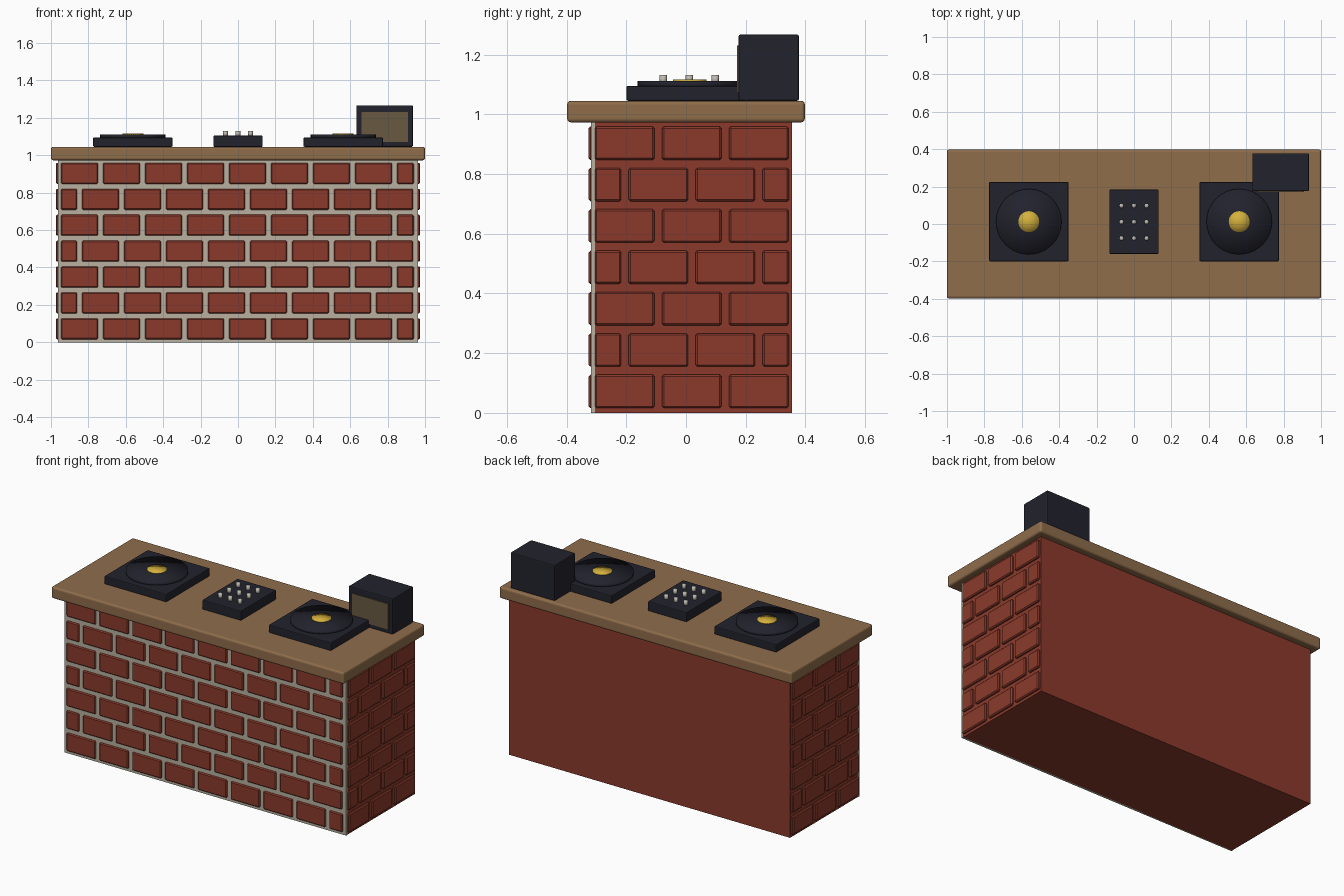
import bpy, bmesh
from mathutils import Matrix, Vector

if "Cube" in bpy.data.objects:
    bpy.data.objects.remove(bpy.data.objects["Cube"], do_unlink=True)


def material(name, hex_code):
    def linear(c):
        return c / 12.92 if c <= 0.04045 else ((c + 0.055) / 1.055) ** 2.4
    rgb = [linear(v / 255) for v in bytes.fromhex(hex_code)]
    m = bpy.data.materials.new(name)
    m.use_nodes = True
    m.diffuse_color = (*rgb, 1)
    bsdf = m.node_tree.nodes["Principled BSDF"]
    bsdf.inputs["Base Color"].default_value = (*rgb, 1)
    bsdf.inputs["Roughness"].default_value = 0.8
    return m


BRICK = material("red brick", "8b3a2b")
MORTAR = material("mortar grey", "b8b0a0")
WOOD = material("counter wood", "8f6d4b")
BLACK = material("charcoal", "22222d")
GOLD = material("label gold", "d4b03c")
METAL = material("knob silver", "c0bab0")
GRILLE = material("speaker cloth", "685a42")


def finish(name, bm, mat, bevel=0, segments=2):
    mesh = bpy.data.meshes.new(name)
    bm.to_mesh(mesh)
    bm.free()
    mesh.materials.append(mat)
    ob = bpy.data.objects.new(name, mesh)
    bpy.context.collection.objects.link(ob)
    if bevel:
        mod = ob.modifiers.new("Bevel", "BEVEL")
        mod.width, mod.segments = bevel, segments
    return ob


def add_box(bm, lo, hi):
    lo, hi = Vector(lo), Vector(hi)
    m = Matrix.Translation((lo + hi) / 2) @ Matrix.Diagonal((*(hi - lo), 1))
    bmesh.ops.create_cube(bm, size=1, matrix=m)


def box(name, lo, hi, mat, bevel=0, segments=2):
    bm = bmesh.new()
    add_box(bm, lo, hi)
    return finish(name, bm, mat, bevel, segments)


def disc(name, x, y, z0, z1, radius, mat, sides=32):
    bm = bmesh.new()
    bmesh.ops.create_cone(bm, cap_ends=True, cap_tris=True, segments=sides,
                          radius1=radius, radius2=radius, depth=z1 - z0,
                          matrix=Matrix.Translation((x, y, (z0 + z1) / 2)))
    for f in bm.faces:
        f.smooth = True
    return finish(name, bm, mat)


# Running-bond brick wall: alternate courses start with a short brick
ROWS, COURSE, HEIGHT, PITCH, GAP, HALF = 7, 0.1385, 0.112, 0.2245, 0.025, 0.112


def brick_wall(name, start, end, place):
    bm = bmesh.new()
    for row in range(ROWS):
        z = 0.016 + row * COURSE
        a = start - (HALF if row % 2 else 0)
        while a < end - 0.03:
            lo, hi = max(a, start), min(a + PITCH - GAP, end)
            add_box(bm, *place(lo, hi, z, z + HEIGHT))
            a += PITCH
    return finish(name, bm, BRICK, 0.006, 1)


# Booth body
box("booth_body", (-0.96, -0.31, 0), (0.96, 0.355, 0.98), BRICK)
box("front_mortar", (-0.962, -0.318, 0), (0.962, -0.305, 0.978), MORTAR)
brick_wall("front_bricks", -0.947, 0.94,
           lambda a, b, z0, z1: ((a, -0.326, z0), (b, -0.306, z1)))
brick_wall("left_bricks", -0.305, 0.345,
           lambda a, b, z0, z1: ((0.95, a, z0), (0.974, b, z1)))
brick_wall("right_bricks", -0.305, 0.345,
           lambda a, b, z0, z1: ((-0.974, a, z0), (-0.95, b, z1)))

# Counter
box("counter_top", (-1, -0.398, 0.973), (1, 0.398, 1.045), WOOD, 0.012, 3)

# Turntables
CY = 0.0125
for side, x in (("right", -0.5625), ("left", 0.5625)):
    box(side + "_turntable_base", (x - 0.212, CY - 0.212, 1.045),
        (x + 0.212, CY + 0.212, 1.095), BLACK, 0.005)
    disc(side + "_platter", x, CY, 1.09, 1.111, 0.175, BLACK)
    disc(side + "_record_label", x, CY, 1.109, 1.116, 0.056, GOLD)

# Mixer with a three by three grid of knobs
box("mixer", (-0.132, -0.16, 1.045), (0.132, 0.184, 1.105), BLACK, 0.005)
for i in range(3):
    for j in range(3):
        disc(f"mixer_knob_{i}_{j}", (i - 1) * 0.067, 0.011 + (j - 1) * 0.087,
             1.1, 1.131, 0.0125, METAL, 12)

# Speaker
box("speaker_cabinet", (0.633, 0.176, 1.045), (0.935, 0.378, 1.267), BLACK, 0.006)
box("speaker_grille", (0.66, 0.17, 1.072), (0.908, 0.178, 1.23), GRILLE)
